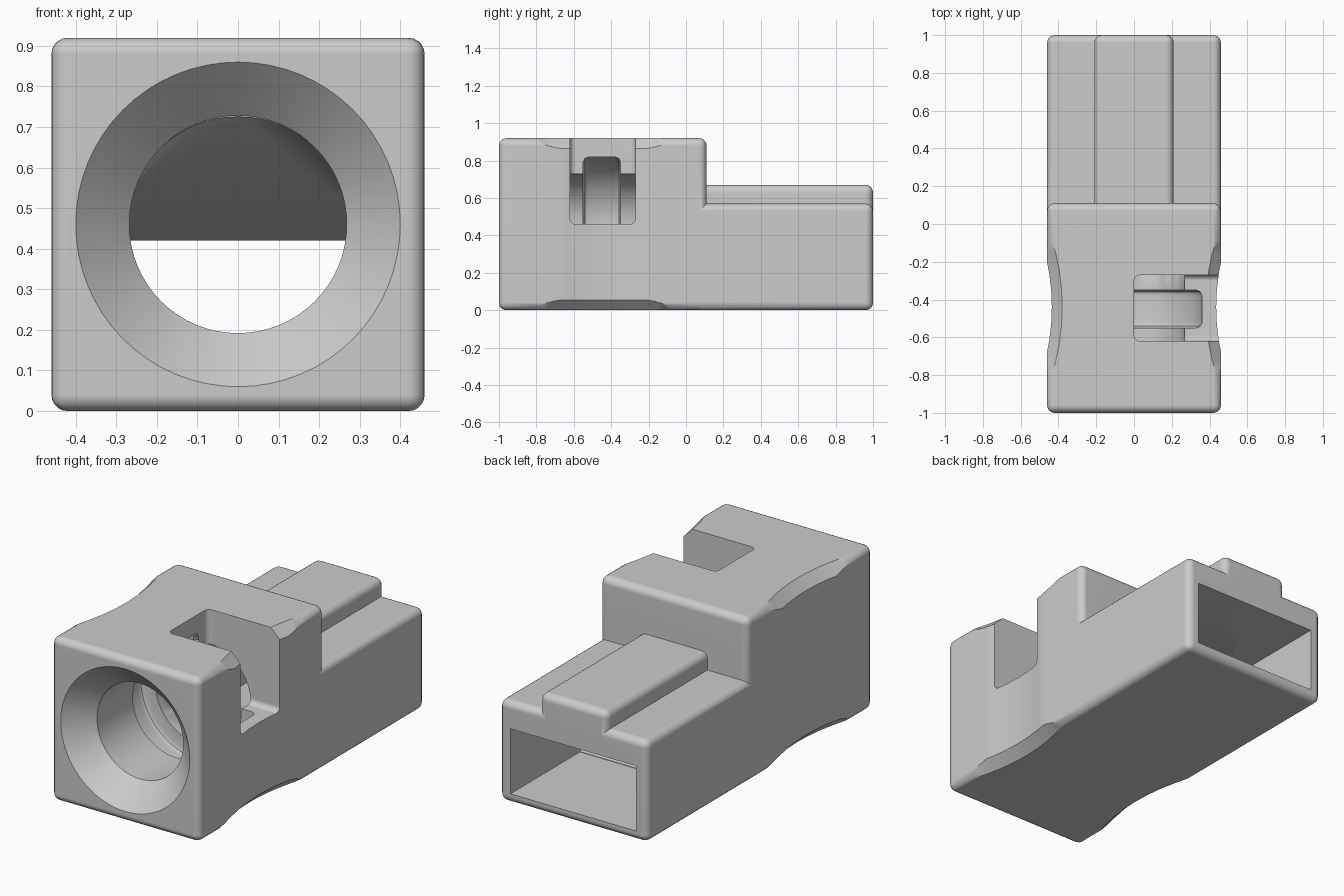
import bpy
import bmesh
from math import cos, sin, pi, radians
from mathutils import Vector

if "Cube" in bpy.data.objects:
    bpy.data.objects.remove(bpy.data.objects["Cube"])

grey = bpy.data.materials.new("light grey")
grey.use_nodes = True
colour = (0.6, 0.6, 0.6, 1)
grey.diffuse_color = colour
grey.node_tree.nodes["Principled BSDF"].inputs["Base Color"].default_value = colour


def finish(name, bm):
    bmesh.ops.recalc_face_normals(bm, faces=bm.faces)
    mesh = bpy.data.meshes.new(name)
    bm.to_mesh(mesh)
    bm.free()
    mesh.materials.append(grey)
    obj = bpy.data.objects.new(name, mesh)
    bpy.context.collection.objects.link(obj)
    return obj


def box(name, low, high, round_by=0.0, segments=5):
    """Box between two corners, with all edges rounded."""
    low, high = Vector(low), Vector(high)
    bm = bmesh.new()
    bmesh.ops.create_cube(bm, size=1)
    for v in bm.verts:
        v.co = v.co * (high - low) + (low + high) / 2
    if round_by:
        bmesh.ops.bevel(bm, geom=bm.edges[:], offset=round_by, segments=segments,
                        profile=0.5, affect="EDGES")
    return finish(name, bm)


def lathe(name, profile, centre, along_y, steps):
    """Solid turned from (radius, position) pairs, about the y or the z axis."""
    bm = bmesh.new()
    rings = []
    for r, t in profile:
        ring = []
        for i in range(steps):
            a = 2 * pi * i / steps
            p = (r * cos(a), t, r * sin(a)) if along_y else (r * cos(a), r * sin(a), t)
            ring.append(bm.verts.new(Vector(p) + Vector(centre)))
        rings.append(ring)
    for a, b in zip(rings, rings[1:]):
        for i in range(steps):
            j = (i + 1) % steps
            bm.faces.new((a[i], a[j], b[j], b[i]))
    bm.faces.new(rings[0])
    bm.faces.new(rings[-1])
    return finish(name, bm)


def combine(target, tool, operation):
    mod = target.modifiers.new("combine", "BOOLEAN")
    mod.operation = operation
    mod.solver = "EXACT"
    mod.object = tool
    bpy.context.view_layer.objects.active = target
    bpy.ops.object.modifier_apply(modifier=mod.name)
    bpy.data.objects.remove(tool)


HALF, HEIGHT, AXIS_Z, EDGE = 0.46, 0.92, 0.46, 0.04
BORE, BORE_END, SOCKET_START = 0.268, -0.25, 0.39

# Outer housing: tall front block, low rear block and its top ridge
housing = box("housing", (-HALF, -1, 0), (HALF, 0.11, HEIGHT), EDGE)
combine(housing, box("rear_block", (-HALF, -0.1, 0), (HALF, 1, 0.57), EDGE), "UNION")
combine(housing, box("ridge", (-0.21, -0.1, 0.1), (0.21, 1, 0.67), EDGE), "UNION")

# Finger grips: shallow scallops that flare out at top and bottom
R, FLARE = 1.15, 0.055
grip = [(R + 2 * FLARE, -FLARE), (R, FLARE), (R, HEIGHT - FLARE),
        (R + 2 * FLARE, HEIGHT + FLARE)]
for side in (-1, 1):
    combine(housing, lathe("grip", grip, (side * (0.435 + R), -0.44, 0), False, 80),
            "DIFFERENCE")

# Conical mouth, bore and ring groove
G0, G1, GR, C = -0.55, -0.35, 0.36, 0.03
bore = [(0.45, -1.05), (0.40, -1), (BORE, -0.868), (BORE, G0), (GR - C, G0),
        (GR - C * 0.3, G0 + C * 0.3), (GR, G0 + C), (GR, G1 - C),
        (GR - C * 0.3, G1 - C * 0.3), (GR - C, G1), (BORE, G1), (BORE, BORE_END + 0.005)]
combine(housing, lathe("bore", bore, (0, 0, AXIS_Z), True, 64), "DIFFERENCE")

# Funnel from the round bore to the flat rear socket
bm = bmesh.new()
for i in range(64):
    a = 2 * pi * i / 64
    bm.verts.new((BORE * cos(a), BORE_END, AXIS_Z + BORE * sin(a)))
for x in (-0.388, 0.388):
    for z in (0.057, 0.418):
        bm.verts.new((x, SOCKET_START, z))
bmesh.ops.convex_hull(bm, input=bm.verts[:])
combine(housing, finish("funnel", bm), "DIFFERENCE")
combine(housing, box("socket", (-0.39, SOCKET_START - 0.005, 0.055), (0.39, 1.1, 0.42)),
        "DIFFERENCE")

# Side pocket, open to the top and the left
combine(housing, box("pocket", (0, -0.62, AXIS_Z), (0.6, -0.27, 1.1), 0.03, 4), "DIFFERENCE")

# Smooth the rounded edges, keep the others crisp
housing.data.shade_smooth()
housing.data.set_sharp_from_angle(angle=radians(28))
weighted = housing.modifiers.new("weighted_normals", "WEIGHTED_NORMAL")
weighted.keep_sharp = True
